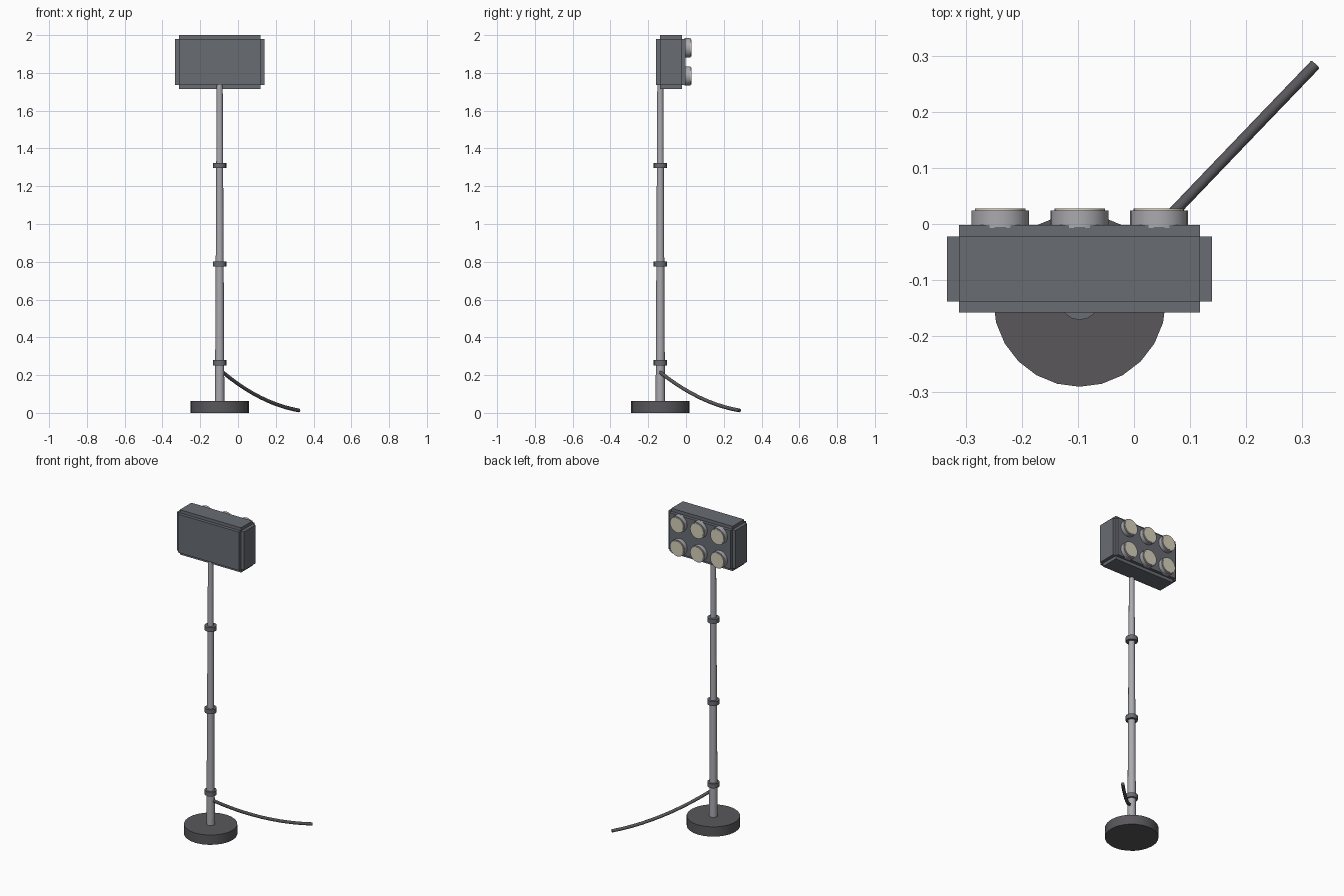
import bpy, math
from mathutils import Vector

if "Cube" in bpy.data.objects:
    bpy.data.objects.remove(bpy.data.objects["Cube"])

PX, PY = -0.097, -0.136          # mast axis
HX, HY, HZ = -0.097, -0.08, 1.858  # head centre


def material(name, rgb):
    m = bpy.data.materials.new(name)
    m.diffuse_color = (*rgb, 1)
    m.use_nodes = True
    m.node_tree.nodes["Principled BSDF"].inputs["Base Color"].default_value = m.diffuse_color
    return m


BODY = material("body_grey", (0.14, 0.15, 0.17))
STEEL = material("steel", (0.40, 0.40, 0.43))
DARK = material("dark", (0.10, 0.095, 0.105))
LENS = material("lens_cream", (0.68, 0.64, 0.50))


def finish(name, mat):
    ob = bpy.context.object
    ob.name = name
    ob.data.materials.append(mat)
    return ob


def cylinder(name, loc, r1, r2, depth, sides, mat, rot=(0, 0, 0)):
    bpy.ops.mesh.primitive_cone_add(vertices=sides, radius1=r1, radius2=r2,
                                    depth=depth, location=loc, rotation=rot)
    ob = finish(name, mat)
    bpy.ops.object.shade_smooth_by_angle(angle=math.radians(40))
    return ob


def box(name, size):
    bpy.ops.mesh.primitive_cube_add(size=1, location=(HX, HY, HZ))
    ob = finish(name, BODY)
    ob.scale = size
    bpy.ops.object.transform_apply(location=False, rotation=False, scale=True)


# Round base, tapered mast and clamp collars
cylinder("base", (PX, PY, 0.031), 0.154, 0.154, 0.062, 24, DARK)
cylinder("mast", (PX, PY, 0.89), 0.025, 0.016, 1.70, 16, STEEL)
for i, z in enumerate((0.265, 0.788, 1.31)):
    cylinder(f"collar_{i + 1}", (PX, PY, z), 0.035, 0.035, 0.028, 16, BODY)

# Lamp head: core with raised side and top/bottom panels
box("head_core", (0.43, 0.156, 0.244))
box("head_side_panels", (0.472, 0.116, 0.244))
box("head_top_bottom_panels", (0.43, 0.116, 0.284))

# Two rows of three lamps facing the back
back = (-math.pi / 2, 0, 0)
for row, dz in enumerate((-0.0745, 0.0745)):
    for col, dx in enumerate((-0.1415, 0, 0.1415)):
        x, z = HX + dx, HZ + dz
        cylinder(f"lamp_housing_{row}_{col}", (x, 0.0085, z), 0.0515, 0.0515, 0.031, 24, STEEL, back)
        cylinder(f"lamp_lens_{row}_{col}", (x, 0.023, z), 0.045, 0.045, 0.010, 24, LENS, back)

# Sagging power cable swept along a quadratic arc
a, b, c = Vector((-0.08, -0.137, 0.215)), Vector((0.12, 0.073, 0.048)), Vector((0.323, 0.284, 0.013))
curve = bpy.data.curves.new("power_cable", "CURVE")
curve.dimensions = "3D"
curve.bevel_depth = 0.010
curve.bevel_resolution = 2
curve.use_fill_caps = True
spline = curve.splines.new("POLY")
N = 10
spline.points.add(N)
for i, p in enumerate(spline.points):
    t = i / N
    p.co = (*(a * (1 - t) ** 2 + b * 2 * t * (1 - t) + c * t * t), 1)
curve.materials.append(DARK)
bpy.context.collection.objects.link(bpy.data.objects.new("power_cable", curve))
